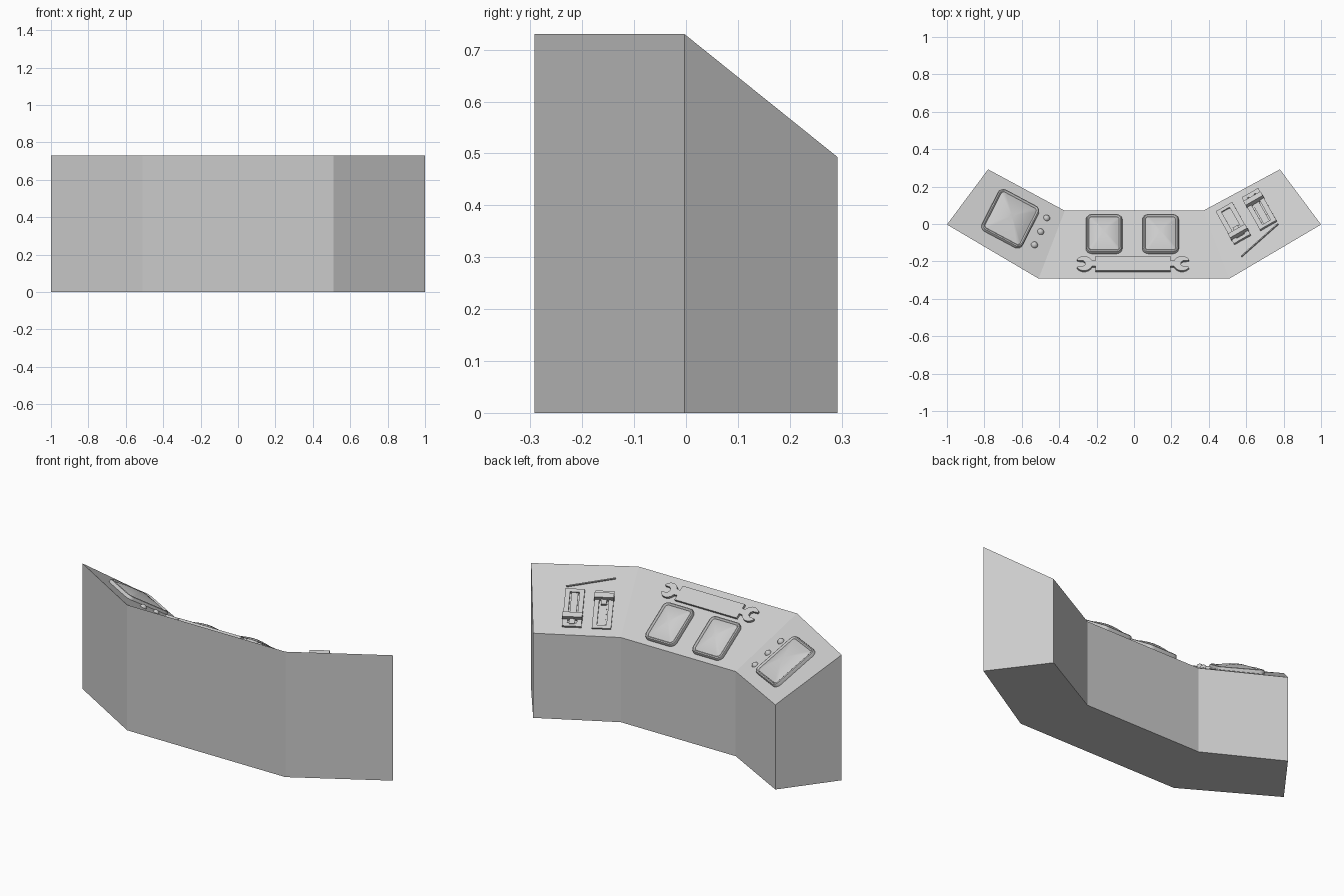
import bpy, bmesh
from math import sin, cos, pi, radians, atan2
from mathutils import Matrix, Vector

if "Cube" in bpy.data.objects:
    bpy.data.objects.remove(bpy.data.objects["Cube"])

FRONT_Z, BACK_Z = 0.73, 0.493
WING = atan2(0.29, 0.49)


def add(name, bm, mat=Matrix(), smooth=False):
    bmesh.ops.recalc_face_normals(bm, faces=bm.faces)
    me = bpy.data.meshes.new(name)
    bm.to_mesh(me)
    bm.free()
    if smooth:
        me.shade_smooth()
        me.set_sharp_from_angle(angle=radians(35))
    ob = bpy.data.objects.new(name, me)
    ob.matrix_world = mat
    bpy.context.collection.objects.link(ob)
    return ob


def frame(x, y, side=0, turn=0):
    """Local axes on the sloping top: X along the desk, Y down to the back, Z out."""
    a = side * WING
    u = Vector((cos(a), sin(a), 0))
    back = Vector((-sin(a), cos(a), 0))
    d = (Vector((x, y, 0)) - Vector((side * 0.51, -0.292, 0))).dot(back)
    slope = (FRONT_Z - BACK_Z) / (0.371 if side else 0.363)
    v = (back - Vector((0, 0, slope))).normalized()
    m = Matrix((u, v, u.cross(v))).transposed().to_4x4()
    return Matrix.Translation((x, y, FRONT_Z - d * slope)) @ m @ Matrix.Rotation(radians(turn), 4, 'Z')


def boxes(name, mat, items):
    """One object from several (x, y, width, length, height) blocks."""
    bm = bmesh.new()
    for x, y, w, l, h in items:
        m = Matrix.Translation((x, y, h / 2 - 0.005)) @ Matrix.Diagonal((w, l, h + 0.01, 1))
        bmesh.ops.create_cube(bm, size=1, matrix=m)
    return add(name, bm, mat)


def rounded(w, l, r, z):
    pts = []
    for k, (sx, sy) in enumerate(((1, 1), (-1, 1), (-1, -1), (1, -1))):
        for i in range(7):
            a = (k + i / 6) * pi / 2
            pts.append((sx * (w / 2 - r) + r * cos(a), sy * (l / 2 - r) + r * sin(a), z))
    return pts


def screen(name, mat, w, l):
    """Raised rounded rim with a domed glass inside, as stacked loops."""
    bm = bmesh.new()
    r, loops = 0.034, []
    for inset, z in ((0, -0.01), (0, 0.012), (0.003, 0.019), (0.009, 0.022),
                     (0.014, 0.019), (0.017, 0.013)):
        loops.append(rounded(w - 2 * inset, l - 2 * inset, r - inset, z))
    for s in (1, 0.85, 0.68, 0.5, 0.3, 0.12):
        loops.append(rounded((w - 0.034) * s, (l - 0.034) * s, 0.017 * s,
                             0.013 + 0.024 * (1 - s * s)))
    del loops[5]
    rings = [[bm.verts.new(p) for p in loop] for loop in loops]
    for a, b in zip(rings, rings[1:]):
        for i in range(len(a)):
            j = (i + 1) % len(a)
            bm.faces.new((a[i], a[j], b[j], b[i]))
    bm.faces.new(rings[-1])
    bm.faces.new(rings[0][::-1])
    return add(name, bm, mat, True)


# Console body: three sloping bays, front edge high and back edge low
bm = bmesh.new()
front = [(-1, -0.003), (-0.51, -0.292), (0.51, -0.292), (1, -0.003)]
rear = [(-0.78, 0.292), (-0.37, 0.071), (0.37, 0.071), (0.78, 0.292)]
fb, ft, rb, rt = [[bm.verts.new((x, y, z)) for x, y in row] for row, z in
                  ((front, 0), (front, FRONT_Z), (rear, 0), (rear, BACK_Z))]
for i in range(3):
    for a, b in ((fb, ft), (ft, rt), (rt, rb), (rb, fb)):
        bm.faces.new((a[i], a[i + 1], b[i + 1], b[i]))
for i in (0, 3):
    bm.faces.new((fb[i], ft[i], rt[i], rb[i]))
add("console_body", bm)

# Screens
for name, x in (("centre_screen_left", -0.16), ("centre_screen_right", 0.142)):
    screen(name, frame(x, -0.057), 0.195, 0.245)
screen("wing_screen", frame(-0.663, 0.025, -1, 3), 0.245, 0.29)

# Knobs beside the wing screen
for i, (x, y) in enumerate(((-0.468, 0.03), (-0.5, -0.043), (-0.533, -0.113))):
    bm = bmesh.new()
    bmesh.ops.create_uvsphere(bm, u_segments=16, v_segments=10, radius=0.019)
    add(f"knob_{i + 1}", bm, frame(x, y, -1), True)

# Double-ended spanner along the front of the centre bay
quarter = [(0.2, 0.046), (0.2, 0.017)]
quarter += [(0.262 + 0.046 * cos(radians(a)), 0.046 * sin(radians(a))) for a in range(156, 24, -12)]
quarter += [(0.297, 0.02), (0.268, 0.018), (0.256, 0.008)]
right = quarter + [(x, -y) for x, y in reversed(quarter)]
outline = right + [(-x, -y) for x, y in right]
bm = bmesh.new()
face = bm.faces.new([bm.verts.new((x, y, -0.005)) for x, y in outline])
ext = bmesh.ops.extrude_face_region(bm, geom=[face])["geom"]
bmesh.ops.translate(bm, vec=(0, 0, 0.019), verts=[v for v in ext if isinstance(v, bmesh.types.BMVert)])
add("spanner", bm, frame(-0.005, -0.218))

# Slider units on the right wing: frame, centre track, cross handle
for name, x, y, handle in (("inner_slider", 0.533, 0.0, -0.075), ("outer_slider", 0.672, 0.075, 0.06)):
    m = frame(x, y, 1, -1)
    boxes(name + "_frame", m, [(s * 0.038, 0, 0.026, 0.235, 0.014) for s in (-1, 1)]
          + [(0, s * 0.107, 0.1, 0.02, 0.014) for s in (-1, 1)])
    boxes(name + "_track", m, [(0, 0, 0.036, 0.2, 0.006)])
    boxes(name + "_handle", m, [(0, handle, 0.106, 0.03, 0.04), (0, handle + 0.03, 0.03, 0.03, 0.02)])

# Thin trim strip in front of the sliders
boxes("trim_strip", frame(0.673, -0.088, 1, 13), [(0, 0, 0.265, 0.006, 0.008)])
